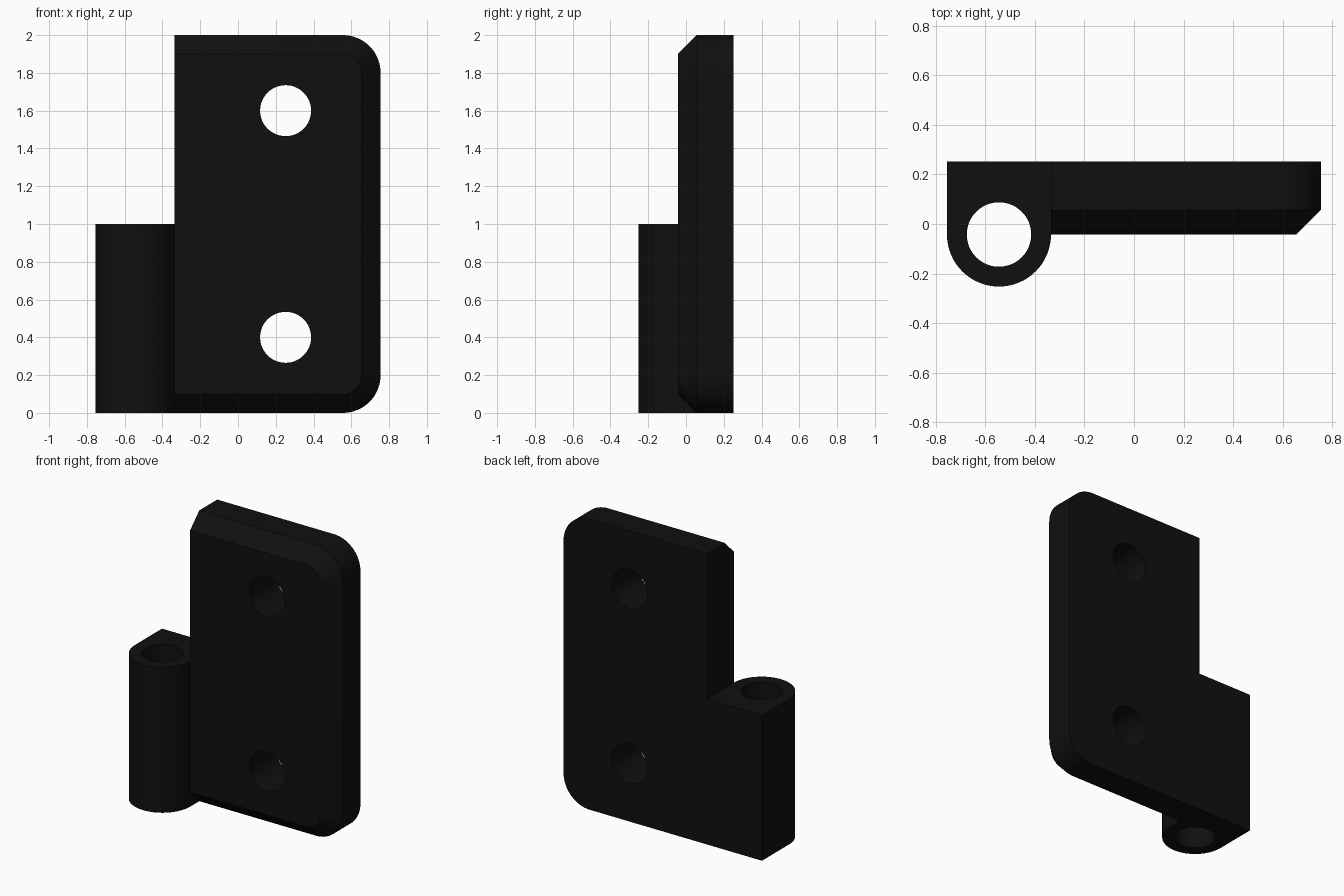
import bpy, bmesh, math

if "Cube" in bpy.data.objects:
    bpy.data.objects.remove(bpy.data.objects["Cube"])

SEG = 16                      # segments per quarter round
X_END, X_JOIN = 0.755, -0.335  # outer edge of the leaf, joint with the knuckle
Y_BACK, Y_FRONT = 0.2525, -0.0425
CHAMFER = 0.1
KNUCKLE_X, KNUCKLE_R = -0.545, 0.21

black = bpy.data.materials.new("black")
black.diffuse_color = (0.005, 0.005, 0.005, 1)
black.use_nodes = True
black.node_tree.nodes["Principled BSDF"].inputs["Base Color"].default_value = black.diffuse_color


def loft(name, rings):
    """Solid through closed rings with equal point counts."""
    bm = bmesh.new()
    loops = [[bm.verts.new(p) for p in ring] for ring in rings]
    n = len(loops[0])
    for a, b in zip(loops, loops[1:]):
        for i in range(n):
            j = (i + 1) % n
            bm.faces.new((a[i], a[j], b[j], b[i]))
    bm.faces.new(loops[0][::-1])
    bm.faces.new(loops[-1])
    bmesh.ops.recalc_face_normals(bm, faces=bm.faces)
    mesh = bpy.data.meshes.new(name)
    bm.to_mesh(mesh)
    bm.free()
    mesh.materials.append(black)
    ob = bpy.data.objects.new(name, mesh)
    bpy.context.collection.objects.link(ob)
    return ob


def arc(cx, cy, r, start, end, n):
    return [(cx + r * math.cos(t), cy + r * math.sin(t))
            for t in (math.radians(start + (end - start) * i / n) for i in range(n + 1))]


def leaf_ring(y, inset):
    """Outline with two rounded outer corners, inset on three sides."""
    r = 0.2 - inset
    cx = X_END - 0.2
    pts = [(X_JOIN, inset)]
    pts += arc(cx, 0.2, r, -90, 0, SEG)
    pts += arc(cx, 1.8, r, 0, 90, SEG)
    pts += [(X_JOIN, 2 - inset)]
    return [(x, y, z) for x, z in pts]


def combine(target, other, operation):
    mod = target.modifiers.new("combine", 'BOOLEAN')
    mod.operation, mod.solver, mod.object = operation, 'EXACT', other
    bpy.context.view_layer.objects.active = target
    bpy.ops.object.modifier_apply(modifier=mod.name)
    bpy.data.objects.remove(other)


# Mounting leaf with chamfered front border
leaf = loft("hinge_leaf", [leaf_ring(Y_BACK, 0),
                           leaf_ring(Y_FRONT + CHAMFER, 0),
                           leaf_ring(Y_FRONT, CHAMFER)])

# Knuckle: half-round front, square back
outline = arc(KNUCKLE_X, Y_FRONT, KNUCKLE_R, 180, 360, 2 * SEG)
outline += [(X_JOIN, Y_BACK), (KNUCKLE_X - KNUCKLE_R, Y_BACK)]
knuckle = loft("knuckle", [[(x, y, z) for x, y in outline] for z in (0, 1)])
combine(leaf, knuckle, 'UNION')

# Pin bore
bore = arc(KNUCKLE_X, Y_FRONT, 0.13, 0, 360, 48)[:-1]
combine(leaf, loft("pin_bore", [[(x, y, z) for x, y in bore] for z in (-0.2, 1.2)]), 'DIFFERENCE')

# Screw holes
for z0 in (0.4, 1.6):
    hole = arc(0.252, z0, 0.135, 0, 360, 48)[:-1]
    combine(leaf, loft("screw_hole", [[(x, y, z) for x, z in hole] for y in (-0.4, 0.4)]), 'DIFFERENCE')

# Smooth rounds, crisp edges
bpy.ops.object.select_all(action='DESELECT')
leaf.select_set(True)
bpy.context.view_layer.objects.active = leaf
bpy.ops.object.shade_smooth_by_angle(angle=math.radians(30))
